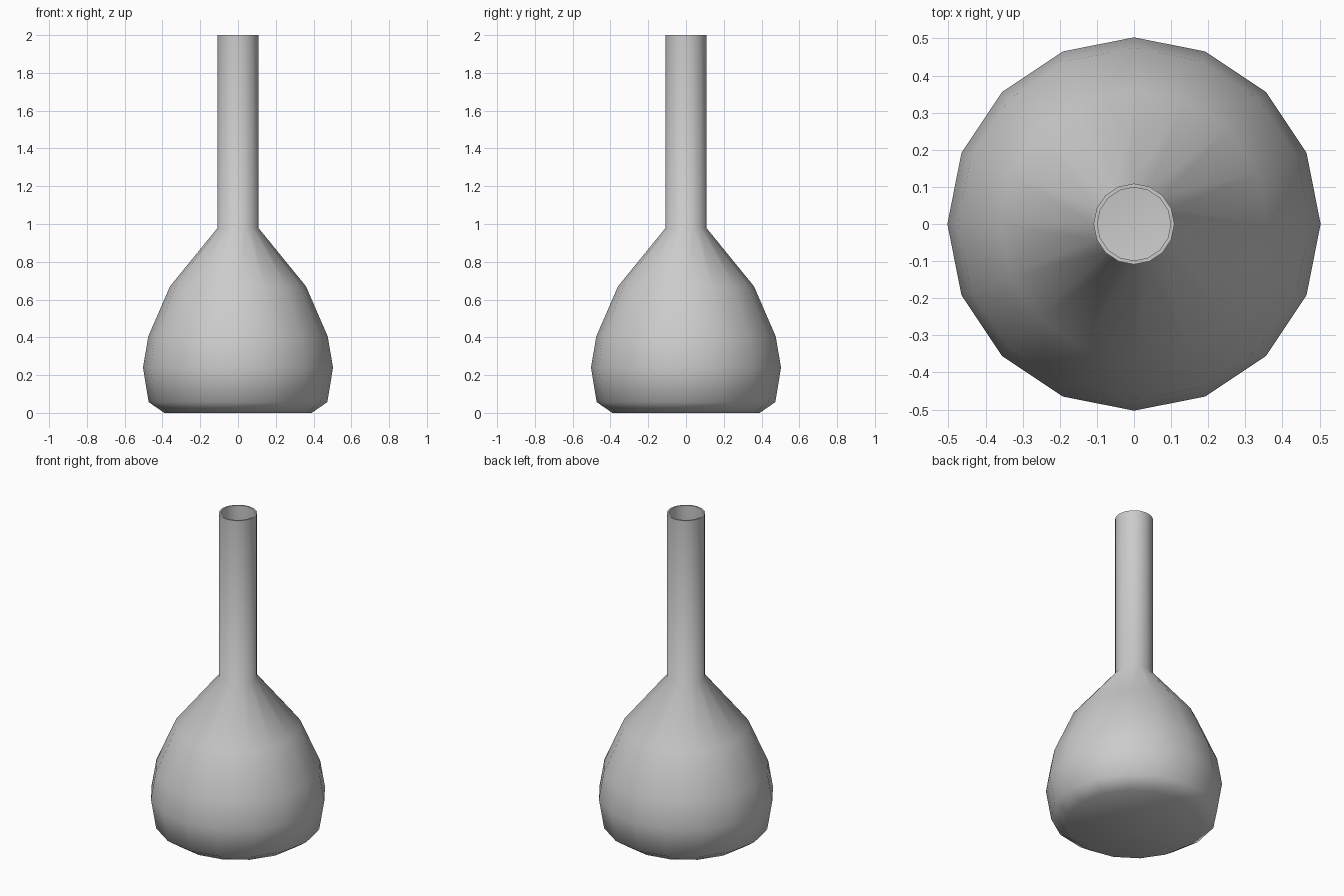
import bpy, bmesh, math

if "Cube" in bpy.data.objects:
    bpy.data.objects.remove(bpy.data.objects["Cube"])

SIDES = 16
# Outer profile from base to mouth: (radius, height)
PROFILE = [(0.39, 0.0), (0.473, 0.057), (0.503, 0.24), (0.475, 0.405),
           (0.36, 0.67), (0.109, 0.978), (0.109, 2.0)]

# Flask body: stacked rings, closed at the base, open at the mouth
bm = bmesh.new()
rings = []
for r, z in PROFILE:
    rings.append([bm.verts.new((r * math.cos(2 * math.pi * i / SIDES),
                                r * math.sin(2 * math.pi * i / SIDES), z))
                  for i in range(SIDES)])
for low, high in zip(rings, rings[1:]):
    for i in range(SIDES):
        j = (i + 1) % SIDES
        bm.faces.new((low[i], low[j], high[j], high[i]))
bm.faces.new(rings[0][::-1])

mesh = bpy.data.meshes.new("flask")
bm.to_mesh(mesh)
bm.free()
flask = bpy.data.objects.new("flask", mesh)
bpy.context.collection.objects.link(flask)

# Thin wall, growing inwards
wall = flask.modifiers.new("wall", 'SOLIDIFY')
wall.thickness = 0.01
wall.offset = -1
wall.use_even_offset = True

# Smooth shading with a crisp rim
bpy.context.view_layer.objects.active = flask
flask.select_set(True)
bpy.ops.object.modifier_apply(modifier="wall")
bpy.ops.object.shade_smooth_by_angle(angle=math.radians(60))
